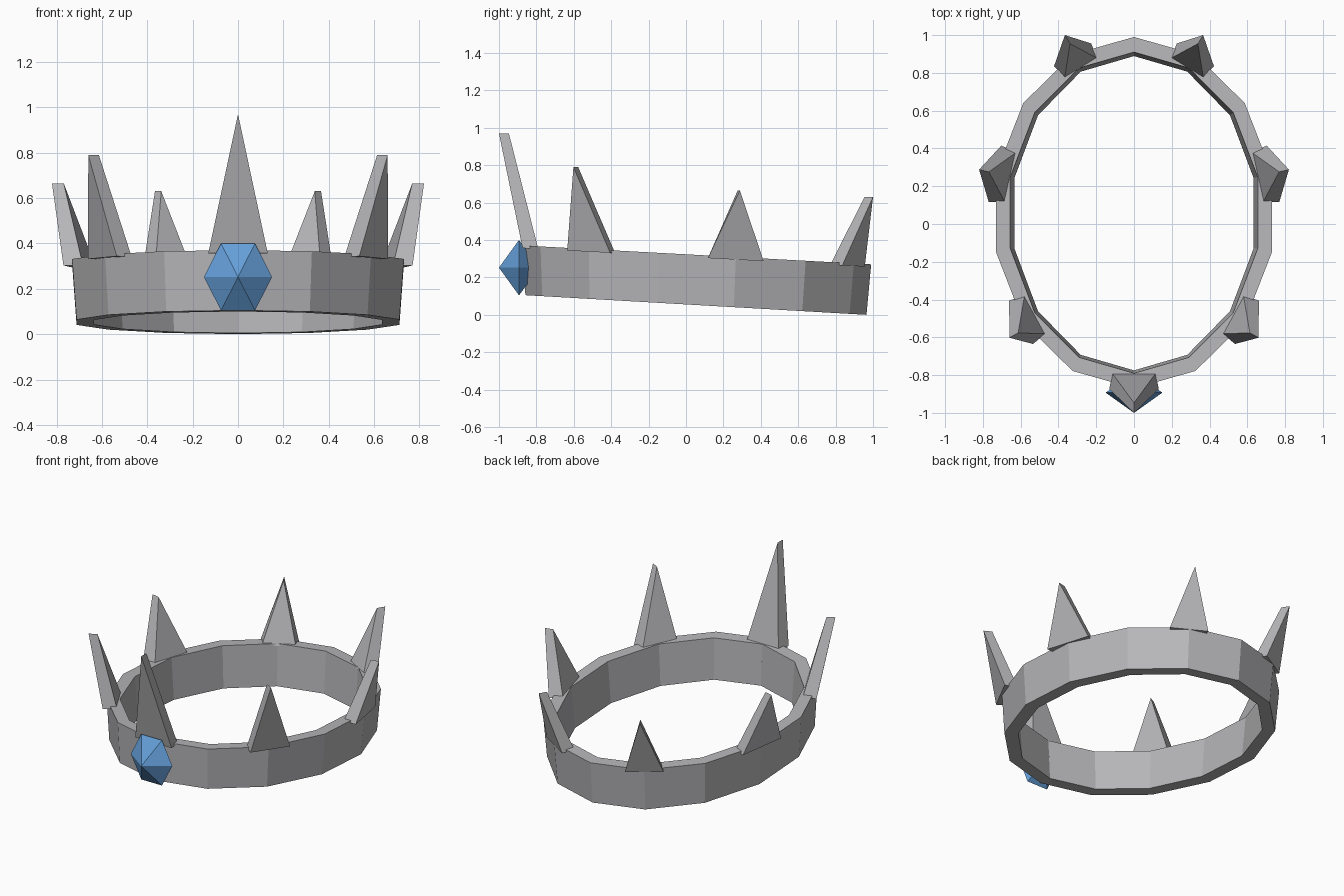
import bpy
import bmesh
from math import sin, cos, pi
from mathutils import Vector

cube = bpy.data.objects.get("Cube")
if cube:
    bpy.data.objects.remove(cube, do_unlink=True)


def material(name, colour):
    mat = bpy.data.materials.new(name)
    mat.use_nodes = True
    mat.diffuse_color = (*colour, 1)
    mat.node_tree.nodes["Principled BSDF"].inputs["Base Color"].default_value = (*colour, 1)
    return mat


silver = material("silver grey", (0.47, 0.47, 0.485))
blue = material("gem blue", (0.13, 0.35, 0.70))


def build(name, bm, mat):
    bmesh.ops.recalc_face_normals(bm, faces=bm.faces)
    mesh = bpy.data.meshes.new(name)
    bm.to_mesh(mesh)
    bm.free()
    mesh.materials.append(mat)
    obj = bpy.data.objects.new(name, mesh)
    bpy.context.collection.objects.link(obj)
    return obj


def bottom_z(y):
    return 0.0575 * (0.965 - y)


def top_z(y):
    return 0.27 + 0.054 * (0.99 - y)


# Tilted oval band with slightly flared walls
SIDES = 14


def oval(bm, rx, ry, cy, height):
    ring = []
    for k in range(SIDES):
        a = 2 * pi * k / SIDES
        y = cy + ry * cos(a)
        ring.append(bm.verts.new((rx * sin(a), y, height(y))))
    return ring


bm = bmesh.new()
loops = [
    oval(bm, 0.73, 0.912, 0.053, bottom_z),
    oval(bm, 0.75, 0.93, 0.06, top_z),
    oval(bm, 0.672, 0.85, 0.06, top_z),
    oval(bm, 0.65, 0.832, 0.057, bottom_z),
]
for i, loop in enumerate(loops):
    nxt = loops[(i + 1) % len(loops)]
    for k in range(SIDES):
        j = (k + 1) % SIDES
        bm.faces.new((loop[k], loop[j], nxt[j], nxt[k]))
build("band", bm, silver)


# Wedge spikes: a thin block base rising to a short ridge that points outward
def spike(name, centre, normal, width, tip, height, side=1):
    out = Vector((normal[0] * side, normal[1])).normalized()
    along = Vector((-out.y, out.x))
    mid = Vector((centre[0] * side, centre[1]))
    top = Vector((tip[0] * side, tip[1]))
    bm = bmesh.new()

    def base(radial, tangent):
        p = mid + out * radial + along * tangent
        return bm.verts.new((p.x, p.y, top_z(p.y) - 0.014))

    half = width / 2
    o1, o2 = base(0.042, half), base(0.042, -half)
    i1, i2 = base(-0.042, half * 0.88), base(-0.042, -half * 0.88)
    inner = top - out * 0.053
    to = bm.verts.new((top.x, top.y, height))
    ti = bm.verts.new((inner.x, inner.y, height))
    for face in ((o1, o2, to), (i2, i1, ti), (o1, to, ti, i1),
                 (o2, i2, ti, to), (o1, i1, i2, o2)):
        bm.faces.new(face)
    return build(name, bm, silver)


spike("front_spike", (0, -0.832), (0, -1), 0.262, (0, -1.0), 0.97)
for label, side in (("left", 1), ("right", -1)):
    spike(label + "_front_spike", (0.561, -0.50), (0.877, -0.48), 0.262,
          (0.66, -0.602), 0.79, side)
    spike(label + "_side_spike", (0.695, 0.257), (0.975, 0.22), 0.305,
          (0.82, 0.288), 0.665, side)
    spike(label + "_back_spike", (0.303, 0.86), (0.52, 0.85), 0.23,
          (0.366, 1.0), 0.63, side)

# Six-sided double-pointed gem set into the front of the band
bm = bmesh.new()
rim = [bm.verts.new((0.15 * cos(k * pi / 3), -0.893, 0.252 + 0.171 * sin(k * pi / 3)))
       for k in range(6)]
for y in (-1.0, -0.782):
    point = bm.verts.new((0, y, 0.252))
    for k in range(6):
        bm.faces.new((rim[k], rim[(k + 1) % 6], point))
build("front_gem", bm, blue)
